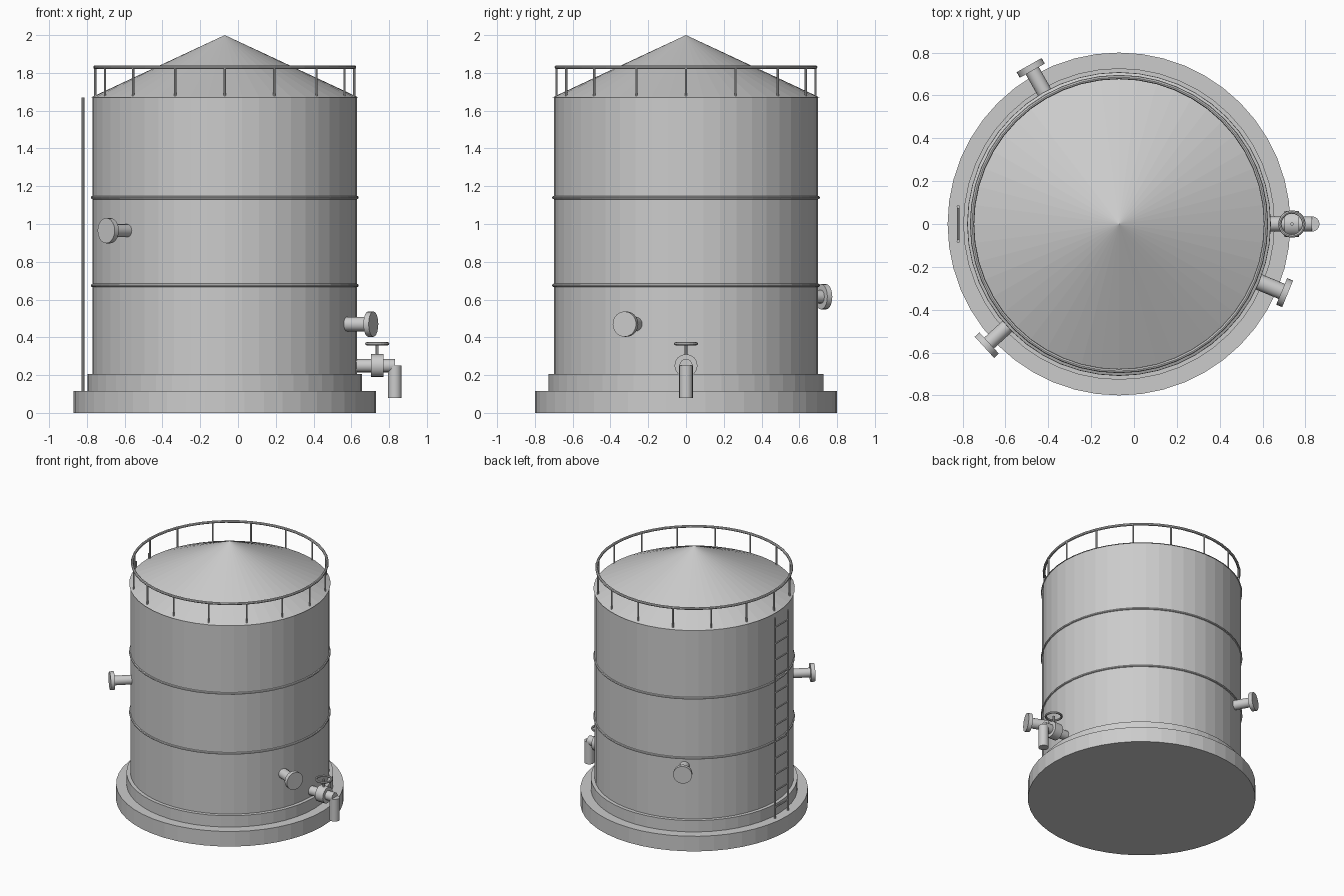
import bpy, math
from mathutils import Vector

if "Cube" in bpy.data.objects:
    bpy.data.objects.remove(bpy.data.objects["Cube"])

CX = -0.07          # tank axis
SIDES = 48


def cyl(name, a, b, r, sides=16, smooth=False, r2=None):
    """Cylinder (or cone, with r2) running from point a to point b."""
    a, b = Vector(a), Vector(b)
    d = b - a
    bpy.ops.mesh.primitive_cone_add(vertices=sides, radius1=r, radius2=r if r2 is None else r2,
                                    depth=d.length, location=(a + b) / 2,
                                    rotation=d.to_track_quat('Z', 'Y').to_euler())
    ob = bpy.context.object
    ob.name = name
    if smooth:
        bpy.ops.object.shade_smooth_by_angle(angle=math.radians(40))
    return ob


def ring(name, x, z, major, minor, seg=SIDES):
    bpy.ops.mesh.primitive_torus_add(major_segments=seg, minor_segments=8, major_radius=major,
                                     minor_radius=minor, location=(x, 0, z))
    bpy.context.object.name = name


def polar(r, angle, z):
    return (CX + r * math.cos(angle), r * math.sin(angle), z)


# Foundation, skirt, shell and conical roof
cyl("foundation", (CX, 0, 0), (CX, 0, 0.117), 0.80, SIDES)
cyl("skirt", (CX, 0, 0.117), (CX, 0, 0.205), 0.727, SIDES)
cyl("tank_shell", (CX, 0, 0.19), (CX, 0, 1.67), 0.70, SIDES)
cyl("roof", (CX, 0, 1.67), (CX, 0, 2.0), 0.708, SIDES, r2=0)

# Shell hoops
for i, z in enumerate((0.675, 1.14)):
    ring(f"hoop_{i}", CX, z, 0.70, 0.009)

# Roof railing
ring("guard_rail", CX, 1.83, 0.686, 0.01)
for i in range(16):
    t = math.tau * i / 16
    cyl(f"rail_post_{i}", polar(0.686, t, 1.67), polar(0.686, t, 1.83), 0.006, 8)

# Ladder
for side, y in (("front", -0.08), ("back", 0.08)):
    cyl(f"ladder_stile_{side}", (-0.82, y, 0.117), (-0.82, y, 1.67), 0.008, 8)
for i in range(12):
    z = 0.20 + i * 0.127
    cyl(f"ladder_rung_{i}", (-0.82, -0.08, z), (-0.82, 0.08, z), 0.006, 8)

# Flanged nozzles around the shell: angle, height, pipe radius
for i, (deg, z, r) in enumerate(((222.5, 0.965, 0.034), (-22.5, 0.47, 0.038), (119.5, 0.615, 0.035))):
    t = math.radians(deg)
    cyl(f"nozzle_pipe_{i}", polar(0.67, t, z), polar(0.83, t, z), r, 16, True)
    cyl(f"nozzle_flange_{i}", polar(0.822, t, z), polar(0.852, t, z), 0.067, 20, True)

# Outlet pipe with valve, downspout and handwheel
cyl("outlet_pipe", (0.60, 0, 0.25), (0.83, 0, 0.25), 0.035, 16, True)
cyl("valve_body", (0.703, 0, 0.25), (0.77, 0, 0.25), 0.061, 16, True)
cyl("downspout", (0.83, 0, 0.078), (0.83, 0, 0.25), 0.036, 16, True)
cyl("valve_stem", (0.737, 0, 0.29), (0.737, 0, 0.367), 0.008, 8)
ring("handwheel", 0.737, 0.366, 0.056, 0.008, 20)
